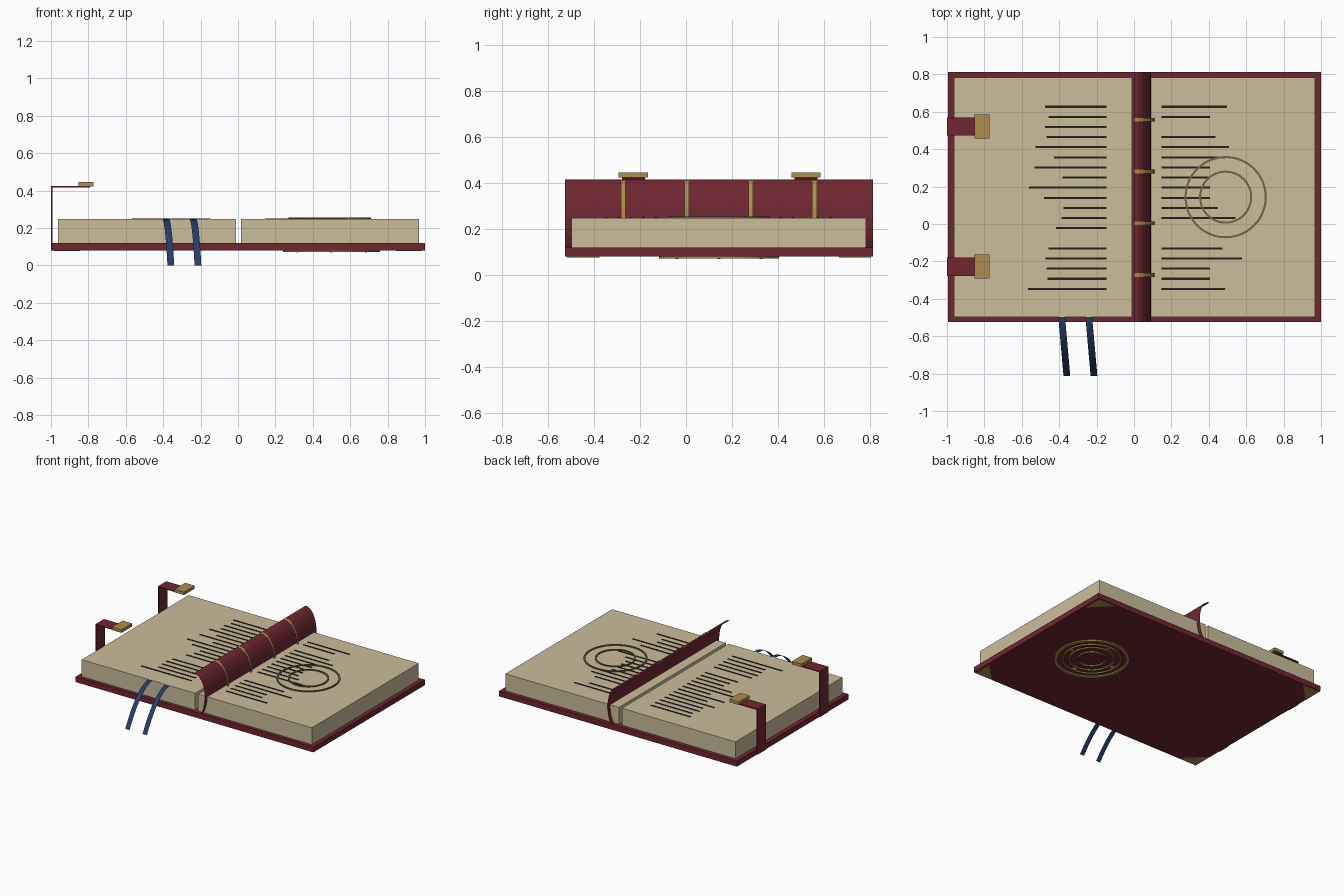
import bpy, bmesh
from math import sin, cos, pi
from mathutils import Matrix, Vector

cube = bpy.data.objects.get("Cube")
if cube:
    bpy.data.objects.remove(cube)


def material(name, rgb):
    m = bpy.data.materials.new(name)
    m.use_nodes = True
    m.diffuse_color = (*rgb, 1)
    bsdf = m.node_tree.nodes["Principled BSDF"]
    bsdf.inputs["Base Color"].default_value = (*rgb, 1)
    bsdf.inputs["Roughness"].default_value = 0.7
    return m


LEATHER = material("red_leather", (0.16, 0.02, 0.03))
PAPER = material("parchment", (0.60, 0.51, 0.33))
GOLD = material("gold", (0.43, 0.27, 0.08))
BRONZE = material("bronze", (0.17, 0.13, 0.06))
NAVY = material("navy_ribbon", (0.02, 0.045, 0.14))
INK = material("ink", (0.02, 0.014, 0.012))


def finish(name, bm, mat):
    mesh = bpy.data.meshes.new(name)
    bm.to_mesh(mesh)
    bm.free()
    mesh.materials.append(mat)
    ob = bpy.data.objects.new(name, mesh)
    bpy.context.collection.objects.link(ob)
    return ob


def add_box(bm, lo, hi):
    lo, hi = Vector(lo), Vector(hi)
    bmesh.ops.create_cube(bm, size=1, matrix=Matrix.Translation((lo + hi) / 2)
                          @ Matrix.Diagonal((*(hi - lo), 1)))


def box(name, lo, hi, mat):
    bm = bmesh.new()
    add_box(bm, lo, hi)
    return finish(name, bm, mat)


def strip(name, path, width, mat):
    """Thin open sheet: a path swept sideways by a vector."""
    bm = bmesh.new()
    rows = [(bm.verts.new(p), bm.verts.new(Vector(p) + Vector(width))) for p in path]
    for (a, b), (c, d) in zip(rows, rows[1:]):
        bm.faces.new((a, b, d, c))
    return finish(name, bm, mat)


def ring(name, centre, r_out, width, height, mat):
    """Flat ring with a rectangular section."""
    bm = bmesh.new()
    section = [(r_out - width, 0), (r_out, 0), (r_out, height), (r_out - width, height)]
    n = 48
    loops = []
    for i in range(n):
        a = 2 * pi * i / n
        loops.append([bm.verts.new((r * cos(a), r * sin(a), z)) for r, z in section])
    for i in range(n):
        p, q = loops[i], loops[(i + 1) % n]
        for k in range(4):
            j = (k + 1) % 4
            bm.faces.new((p[k], q[k], q[j], p[j]))
    bmesh.ops.recalc_face_normals(bm, faces=bm.faces)
    ob = finish(name, bm, mat)
    ob.location = centre
    return ob


FRONT, BACK = -0.525, 0.812
MID = (FRONT + BACK) / 2
BASE, COVER_TOP, PAGE_TOP = 0.08, 0.12, 0.248

# Cover and page blocks
box("cover", (-0.995, FRONT, BASE), (1.0, BACK, COVER_TOP), LEATHER)
box("right_page_block", (-0.962, -0.498, COVER_TOP), (-0.01, 0.782, PAGE_TOP), PAPER)
box("left_page_block", (0.015, -0.498, COVER_TOP), (0.968, 0.782, PAGE_TOP), PAPER)


# Curved spine sheet with raised bands
def arc(bulge, y):
    return [(bulge * sin(pi * i / 12), y, 0.2475 - 0.1675 * cos(pi * i / 12))
            for i in range(13)]


strip("spine", arc(0.09, FRONT), (0, BACK - FRONT, 0), LEATHER)
for i in range(4):
    strip(f"spine_band_{i + 1}", arc(0.11, -0.283 + 0.277 * i), (0, 0.02, 0), GOLD)

# Lines of writing, one row per slot, zero for a blank row
right_lengths = [.33, .31, .33, .32, .38, .28, .385, .235, .415, .335,
                 .23, .24, .27, 0, .31, .325, .32, .315, .42]
left_lengths = [.35, .26, 0, .29, .36, .34, .26, .25, .26, .26,
                .3, .395, 0, 0, .325, .43, .26, .26, .34]
for name, side, lengths in (("right_page_writing", -1, right_lengths),
                            ("left_page_writing", 1, left_lengths)):
    bm = bmesh.new()
    for row, length in enumerate(lengths):
        if length:
            y = 0.627 - 0.0541 * row
            xs = sorted((side * 0.147, side * (0.147 + length)))
            add_box(bm, (xs[0], y - 0.0055, PAGE_TOP - 0.002),
                    (xs[1], y + 0.0055, PAGE_TOP + 0.003))
    finish(name, bm, INK)

# Drawn circles on the left page
for name, r in (("outer", 0.22), ("inner", 0.142)):
    ring(f"page_circle_{name}", (0.49, MID, PAGE_TOP - 0.002), r, 0.011, 0.009, BRONZE)

# Emblem under the cover
for i, (r, w) in enumerate(((0.26, 0.024), (0.205, 0.011), (0.16, 0.011), (0.1, 0.008))):
    ring(f"emblem_ring_{i + 1}", (0.5, MID, 0.071), r, w, 0.01, GOLD)
for i in range(4):
    a = pi / 2 * i
    bm = bmesh.new()
    bmesh.ops.create_uvsphere(bm, u_segments=12, v_segments=8, radius=0.018,
                              matrix=Matrix.Diagonal((1, 1, 0.5, 1)))
    stud = finish(f"emblem_stud_{i + 1}", bm, GOLD)
    stud.location = (0.5 + 0.183 * cos(a), MID + 0.183 * sin(a), 0.079)

# Triangular corner guards under the cover
for sx, sx_name in ((-1, "right"), (1, "left")):
    for sy, sy_name in ((-1, "front"), (1, "back")):
        bm = bmesh.new()
        x, y = sx * 0.985, MID + sy * 0.66
        tri = bm.faces.new([bm.verts.new(p) for p in (
            (x, y, BASE), (x - sx * 0.14, y, BASE), (x, y - sy * 0.14, BASE))])
        top = bmesh.ops.extrude_face_region(bm, geom=[tri])["geom"]
        bmesh.ops.translate(bm, vec=(0, 0, -0.004),
                            verts=[v for v in top if isinstance(v, bmesh.types.BMVert)])
        bmesh.ops.recalc_face_normals(bm, faces=bm.faces)
        finish(f"corner_guard_{sx_name}_{sy_name}", bm, GOLD)

# Upright straps with clasps
for name, y in (("front", -0.228), ("back", 0.521)):
    box(f"strap_upright_{name}", (-1.0, y - 0.049, BASE), (-0.992, y + 0.049, 0.424), LEATHER)
    box(f"strap_flap_{name}", (-1.0, y - 0.049, 0.417), (-0.79, y + 0.049, 0.424), LEATHER)
    box(f"clasp_{name}", (-0.853, y - 0.064, 0.423), (-0.773, y + 0.064, 0.446), GOLD)

# Ribbon bookmarks falling over the front edge
for name, x in (("outer", -0.405), ("inner", -0.26)):
    path = [(x + 0.028 * t, -0.495 - 0.317 * t, PAGE_TOP * (1 - t * t))
            for t in (i / 10 for i in range(11))]
    strip(f"ribbon_{name}", path[::-1], (0.036, 0, 0), NAVY)
